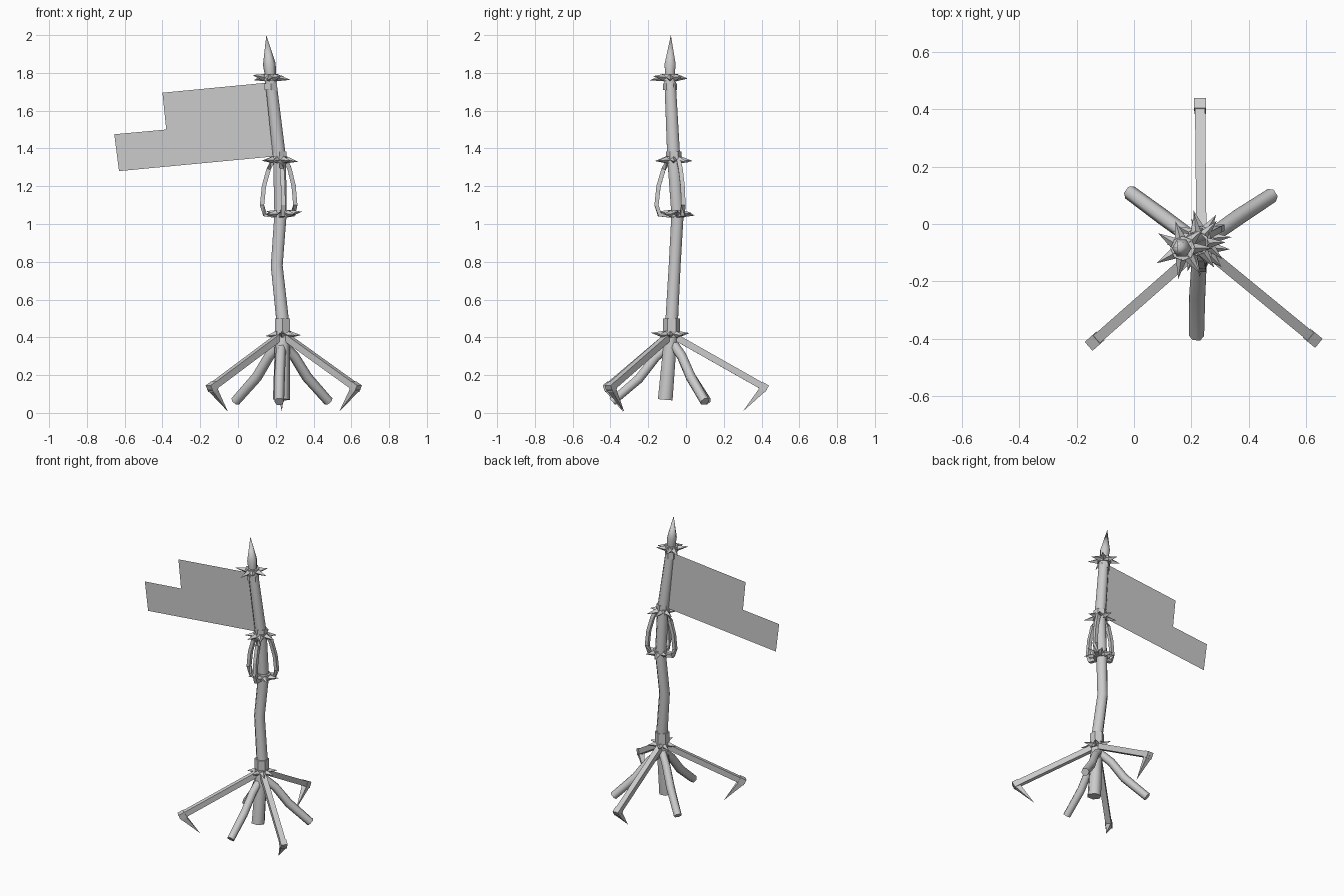
import bpy, bmesh, math, random
from mathutils import Vector

random.seed(4)
cube = bpy.data.objects.get("Cube")
if cube:
    bpy.data.objects.remove(cube, do_unlink=True)

grey = bpy.data.materials.new("plain grey")
grey.use_nodes = True
COLOUR = (0.6, 0.6, 0.6, 1)
grey.diffuse_color = COLOUR
grey.node_tree.nodes["Principled BSDF"].inputs["Base Color"].default_value = COLOUR


def finish(name, bm, smooth=False):
    mesh = bpy.data.meshes.new(name)
    bmesh.ops.recalc_face_normals(bm, faces=bm.faces)
    bm.to_mesh(mesh)
    bm.free()
    mesh.materials.append(grey)
    obj = bpy.data.objects.new(name, mesh)
    bpy.context.collection.objects.link(obj)
    if smooth:
        bpy.ops.object.select_all(action='DESELECT')
        obj.select_set(True)
        bpy.context.view_layer.objects.active = obj
        bpy.ops.object.shade_smooth_by_angle(angle=math.radians(65))


def loft(bm, points, radii, sides, turn=0.0):
    """Faceted tube through the points; a zero radius closes to a tip."""
    pts = [Vector(p) for p in points]
    rings = []
    for i, p in enumerate(pts):
        d = (pts[min(i + 1, len(pts) - 1)] - pts[max(i - 1, 0)]).normalized()
        ref = Vector((0, 1, 0)) if abs(d.z) > 0.9 else Vector((0, 0, 1))
        u = d.cross(ref).normalized()
        v = u.cross(d)
        if radii[i] == 0:
            rings.append([bm.verts.new(p)])
            continue
        ring = []
        for k in range(sides):
            a = turn + math.tau * k / sides
            ring.append(bm.verts.new(p + radii[i] * (u * math.cos(a) + v * math.sin(a))))
        rings.append(ring)
    for a, b in zip(rings, rings[1:]):
        for k in range(sides):
            n = (k + 1) % sides
            if len(b) == 1:
                bm.faces.new((a[k], a[n], b[0]))
            else:
                bm.faces.new((a[k], a[n], b[n], b[k]))
    for end in (rings[0], rings[-1]):
        if len(end) > 1:
            bm.faces.new(end)


def tube(name, points, radii, sides, turn=0.0, smooth=True):
    bm = bmesh.new()
    loft(bm, points, radii, sides, turn)
    finish(name, bm, smooth)


def polar(centre, angle, reach, z):
    a = math.radians(angle)
    return Vector((centre[0] + reach * math.cos(a), centre[1] + reach * math.sin(a), z))


# Crooked pole, with the stump below the lowest ring
tube("pole",
     [(0.235, -0.08, 0.42), (0.235, -0.075, 0.5), (0.205, -0.06, 0.78), (0.225, -0.045, 1.05),
      (0.22, -0.065, 1.35), (0.172, -0.085, 1.77)],
     [0.036, 0.036, 0.034, 0.035, 0.037, 0.032], 8, 0.39)
tube("stump", [(0.23, -0.11, 0.07), (0.235, -0.085, 0.36), (0.235, -0.08, 0.43)],
     [0.045, 0.04, 0.036], 6)

# Spear point
tube("spear_point",
     [(0.172, -0.085, 1.76), (0.17, -0.085, 1.8), (0.166, -0.084, 1.845), (0.15, -0.08, 2.0)],
     [0.028, 0.03, 0.034, 0], 6)

# Collars that clamp the pole
for name, x, y, low, high, r in (("lower_collar", 0.235, -0.077, 0.43, 0.5, 0.045),
                                 ("grip_lower_collar", 0.225, -0.047, 1.035, 1.075, 0.04),
                                 ("grip_upper_collar", 0.22, -0.065, 1.335, 1.385, 0.041),
                                 ("upper_collar", 0.173, -0.085, 1.71, 1.745, 0.037)):
    tube(name, [(x, y, low), (x, y, high)], [r, r], 6, 0.5, smooth=False)

# Spiked rings
for name, x, y, z in (("base_spikes", 0.237, -0.08, 0.415), ("grip_lower_spikes", 0.235, -0.05, 1.055),
                      ("grip_upper_spikes", 0.218, -0.067, 1.34), ("top_spikes", 0.17, -0.085, 1.775)):
    bm = bmesh.new()
    loft(bm, [(x, y, z - 0.018), (x, y, z + 0.018)], [0.043, 0.043], 8)
    for k in range(7):
        angle = k * 360 / 7 + random.uniform(-9, 9)
        tip = polar((x, y), angle, random.uniform(0.095, 0.108), z + random.uniform(-0.015, 0.015))
        loft(bm, [polar((x, y), angle, 0.034, z), tip], [0.02, 0], 4)
    finish(name, bm)

# Curved guard handles between the grip rings
for name, angle, reach in (("handle_right", 184, 0.1), ("handle_front", -80, 0.108),
                           ("handle_left", 27, 0.096)):
    profile = ((0.035, 1.34), (0.6 * reach, 1.29), (0.85 * reach, 1.2),
               (0.95 * reach, 1.1), (0.8 * reach, 1.05), (0.03, 1.045))
    path = [polar((0.222, -0.055), angle, r, z) for r, z in profile]
    tube(name, path, [0.016] * len(path), 4, math.pi / 4, smooth=False)

# Bent roots spreading from the stump
for name, mid, tip in (("root_right", (0.1, 0.025, 0.19), (-0.015, 0.11, 0.06)),
                       ("root_left", (0.365, 0.025, 0.19), (0.48, 0.1, 0.06)),
                       ("root_front", (0.22, -0.25, 0.18), (0.218, -0.39, 0.06))):
    start = Vector((0.23, -0.07, 0.37))
    bend = start.lerp(Vector(mid), 0.5) + Vector((0, 0, 0.02))
    tube(name, [start, bend, mid, tip], [0.026, 0.027, 0.028, 0.026], 6)

# Straight braces, each ending in a block with a ground spike
for name, foot in (("brace_right", (-0.14, -0.41, 0.135)), ("brace_left", (0.625, -0.4, 0.135)),
                   ("brace_back", (0.23, 0.415, 0.135))):
    top, end = Vector((0.235, -0.08, 0.415)), Vector(foot)
    tube(name, [top, end], [0.025, 0.025], 4, math.pi / 4, smooth=False)
    along = (end - top).normalized()
    flat = Vector((along.x, along.y, 0)).normalized()
    bm = bmesh.new()
    loft(bm, [end - along * 0.025, end + along * 0.016], [0.029, 0.029], 4, math.pi / 4)
    spike_tip = end - flat * 0.115 + Vector((0, 0, -0.128))
    loft(bm, [end, spike_tip], [0.027, 0], 4, math.pi / 4)
    finish(name + "_foot", bm)

# Stepped flag, a single flat sheet
bm = bmesh.new()
outline = ((0.175, 1.75), (-0.4, 1.695), (-0.38, 1.5), (-0.655, 1.475), (-0.63, 1.28), (0.215, 1.36))
bm.faces.new([bm.verts.new((x, -0.075, z)) for x, z in outline])
finish("flag", bm)
